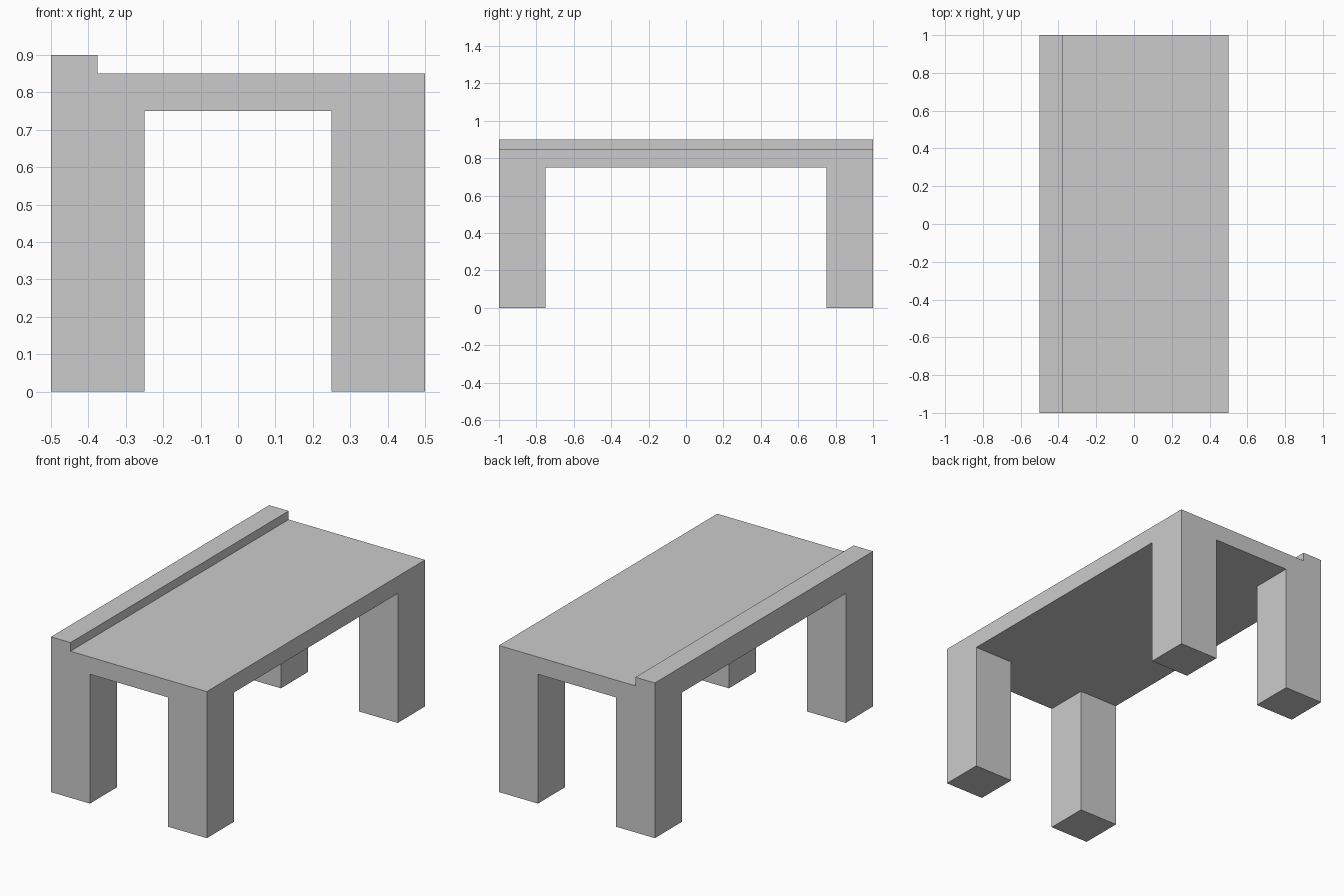
import bpy, bmesh
from mathutils import Vector

if "Cube" in bpy.data.objects:
    bpy.data.objects.remove(bpy.data.objects["Cube"])

# Tabletop cross-section (x, z), including the raised back lip
profile = [(-.5, .75), (-.25, .75), (.25, .75), (.5, .75), (.5, .85),
           (.4375, .85), (.375, .85), (-.375, .85), (-.375, .9), (-.5, .9)]
stations = [-1, -.9375, -.75, .75, .9375, 1]

bm = bmesh.new()
rings = [[bm.verts.new((x, y, z)) for x, z in profile] for y in stations]
n = len(profile)
for a, b in zip(rings, rings[1:]):
    for i in range(n):
        j = (i + 1) % n
        bm.faces.new((a[i], a[j], b[j], b[i]))
bm.faces.new(rings[0])
bm.faces.new(rings[-1][::-1])
bmesh.ops.recalc_face_normals(bm, faces=bm.faces)


def push_down(test, depth):
    """Extrude the horizontal faces whose centre passes the test straight down."""
    faces = [f for f in bm.faces
             if abs(f.normal.z) > .9 and test(f.calc_center_median())]
    out = bmesh.ops.extrude_face_region(bm, geom=faces)
    verts = [g for g in out["geom"] if isinstance(g, bmesh.types.BMVert)]
    bmesh.ops.translate(bm, verts=verts, vec=Vector((0, 0, -depth)))
    bm.normal_update()


bm.normal_update()
# Four square legs grown from the underside corners
push_down(lambda c: c.z < .76 and abs(c.x) > .25 and abs(c.y) > .75, .75)
# Long shallow pencil groove sunk into the top
push_down(lambda c: c.z > .84 and .375 < c.x < .4375 and abs(c.y) < .9375, .02)

bmesh.ops.recalc_face_normals(bm, faces=bm.faces)
mesh = bpy.data.meshes.new("desk")
bm.to_mesh(mesh)
bm.free()
bpy.context.collection.objects.link(bpy.data.objects.new("desk", mesh))
